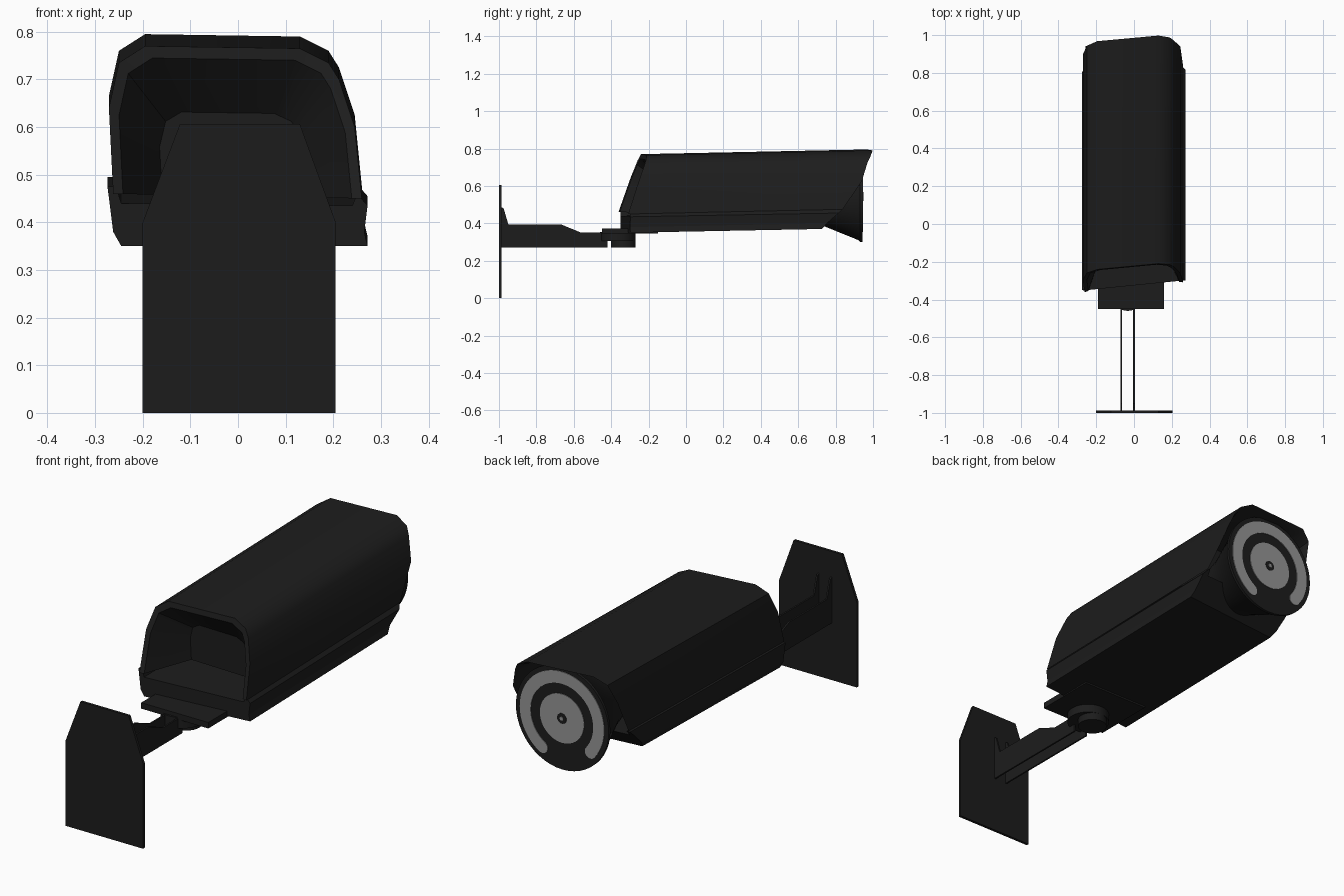
import bpy, bmesh, math
from mathutils import Vector

if "Cube" in bpy.data.objects:
    bpy.data.objects.remove(bpy.data.objects["Cube"])


def material(name, v):
    m = bpy.data.materials.new(name)
    m.diffuse_color = (v, v, v, 1)
    m.use_nodes = True
    m.node_tree.nodes["Principled BSDF"].inputs["Base Color"].default_value = m.diffuse_color
    return m


BLACK, GREY = material("black", 0.012), material("grey", 0.3)


def make(name, bm, mat=BLACK, angle=None):
    bmesh.ops.recalc_face_normals(bm, faces=bm.faces)
    me = bpy.data.meshes.new(name)
    bm.to_mesh(me)
    bm.free()
    ob = bpy.data.objects.new(name, me)
    bpy.context.collection.objects.link(ob)
    me.materials.append(mat)
    if angle:
        bpy.context.view_layer.objects.active = ob
        ob.select_set(True)
        bpy.ops.object.shade_smooth_by_angle(angle=math.radians(angle))
        ob.select_set(False)
    return ob


def loft(name, rings, closed=True, caps=True, **kw):
    bm = bmesh.new()
    vr = [[bm.verts.new(p) for p in r] for r in rings]
    n = len(rings[0])
    for a, b in zip(vr, vr[1:]):
        for i in range(n if closed else n - 1):
            j = (i + 1) % n
            bm.faces.new((a[i], a[j], b[j], b[i]))
    if caps:
        bm.faces.new(vr[0])
        bm.faces.new(vr[-1])
    return make(name, bm, **kw)


def circle(cx, cz, r, y, n=48):
    return [(cx + r * math.cos(2 * math.pi * i / n), y, cz + r * math.sin(2 * math.pi * i / n)) for i in range(n)]


def drum(name, x, y, r, z0, z1):
    n = 32
    pts = [(x + r * math.cos(2 * math.pi * i / n), y + r * math.sin(2 * math.pi * i / n)) for i in range(n)]
    return loft(name, [[(a, b, z) for a, b in pts] for z in (z0, z1)], angle=40)


# Wall plate
plate = [(-0.2, 0), (0.205, 0), (0.205, 0.4), (0.13, 0.606), (-0.122, 0.606), (-0.2, 0.4)]
loft("wall_plate", [[(x, y, z) for x, z in plate] for y in (-1.0, -0.987)])

# Arm: two parallel sheet brackets
side = [(-0.995, 0.27), (-0.42, 0.27), (-0.42, 0.35), (-0.56, 0.35), (-0.67, 0.395), (-0.95, 0.395), (-0.975, 0.48), (-0.995, 0.49)]
for label, x in (("left", -0.067), ("right", 0.0)):
    loft(f"arm_sheet_{label}", [[(x + d, y, z) for y, z in side] for d in (-0.004, 0.004)])

# Swivel joint and mounting pad
drum("swivel_disc", -0.033, -0.365, 0.095, 0.305, 0.355)
drum("swivel_knuckle", -0.033, -0.335, 0.065, 0.27, 0.31)
pad = [(-0.19, -0.45), (0.16, -0.45), (0.16, -0.15), (-0.19, -0.15)]
loft("mount_pad", [[(x, y, z) for x, y in pad] for z in (0.345, 0.373)])


# Raked ends shared by hood and tray
RAKE = [(0.37, 0.70), (0.385, 0.71), (0.5, 0.84), (0.6, 0.91), (0.69, 0.93), (0.8, 0.99)]


def front_y(x, z):
    z = min(max(z, 0.37), 0.799)
    for (z0, y0), (z1, y1) in zip(RAKE, RAKE[1:]):
        if z <= z1:
            return y0 + (y1 - y0) * (z - z0) / (z1 - z0) + 0.1 * x


def rear_y(x, z):
    return -0.335 + max(z - 0.47, 0) * 0.38 + 0.1 * x


# Hood: arched shell with front recess and rear funnel
arch = [(-0.262, 0.46), (-0.271, 0.64), (-0.25, 0.735), (-0.195, 0.77), (0.13, 0.765),
        (0.19, 0.735), (0.212, 0.70), (0.245, 0.6), (0.26, 0.45)]


def inset(k, kz):
    return [(-0.005 + (x + 0.005) * k, 0.455 + (z - 0.455) * kz) for x, z in arch]


front = [(x, z + 0.025) for x, z in arch]
# extra subdivision of the raked front edge on both sides
rings = [
    [(x, 0.62, z + 0.01) for x, z in inset(0.93, 0.93)],
    [(x, front_y(x, z) - 0.01, z + 0.022) for x, z in inset(0.96, 0.97)],
    [(x, front_y(x, z), z) for x, z in front],
    [(x, rear_y(x, z), z) for x, z in arch],
    [(x, rear_y(x, z) + 0.005, z) for x, z in inset(0.92, 0.92)],
    [(x, -0.12, z) for x, z in inset(0.6, 0.56)],
]
loft("hood", rings, closed=False, angle=32)

# Lower tray with side rails
tray = [(-0.245, 0.35), (-0.262, 0.38), (-0.274, 0.475), (-0.256, 0.475), (-0.245, 0.44), (0.24, 0.435),
        (0.25, 0.46), (0.272, 0.435), (0.265, 0.38), (0.272, 0.35)]
loft("tray", [[(x, rear_y(x, z) + 0.01, z) for x, z in tray],
              [(x, front_y(x, z + 0.02), z + 0.02) for x, z in tray]])

# Lens housing: flared cone ending in a flat disc
CX, CZ = -0.015, 0.543
loft("lens_housing", [circle(CX, CZ, r, y) for r, y in
                      ((0.12, 0.6), (0.155, 0.73), (0.232, 0.92), (0.242, 0.93), (0.242, 0.943))], angle=30)


# Light ring: C-shaped band with rounded ends, open at the bottom
def c_ring(name, ri, ro, gap_mid, gap_half, y0, y1):
    mid, w = (ri + ro) / 2, (ro - ri) / 2
    a0 = math.radians(gap_mid + gap_half) + w / mid
    a1 = math.radians(gap_mid + 360 - gap_half) - w / mid
    n = 48

    def arc(r, a, b, n, c=(0, 0)):
        return [(c[0] + r * math.cos(a + (b - a) * i / n), c[1] + r * math.sin(a + (b - a) * i / n)) for i in range(n + 1)]

    outer, inner = arc(ro, a0, a1, n), arc(ri, a0, a1, n)
    bm = bmesh.new()
    lo = [bm.verts.new((CX + x, y1, CZ + z)) for x, z in outer]
    li = [bm.verts.new((CX + x, y1, CZ + z)) for x, z in inner]
    for i in range(n):
        bm.faces.new((lo[i], lo[i + 1], li[i + 1], li[i]))
    for a, s, k in ((a0, -1, 0), (a1, 1, n)):
        c = (mid * math.cos(a), mid * math.sin(a))
        cap = [bm.verts.new((CX + x, y1, CZ + z)) for x, z in arc(w, a, a + s * math.pi, 10, c)[1:-1]]
        bm.faces.new([lo[k]] + cap + [li[k]])
    geo = bmesh.ops.extrude_face_region(bm, geom=bm.faces[:])
    bmesh.ops.translate(bm, verts=[g for g in geo["geom"] if isinstance(g, bmesh.types.BMVert)], vec=Vector((0, y0 - y1, 0)))
    make(name, bm, mat=GREY)


c_ring("light_ring", 0.163, 0.22, 261, 33, 0.940, 0.946)

# Lens centre: grey disc, dark pupil and tiny glint
for name, r, y, mat in (("lens_disc", 0.115, 0.946, GREY), ("lens_pupil", 0.024, 0.948, BLACK), ("lens_glint", 0.009, 0.95, GREY)):
    loft(name, [circle(CX, CZ, r, 0.94), circle(CX, CZ, r, y)], mat=mat)
